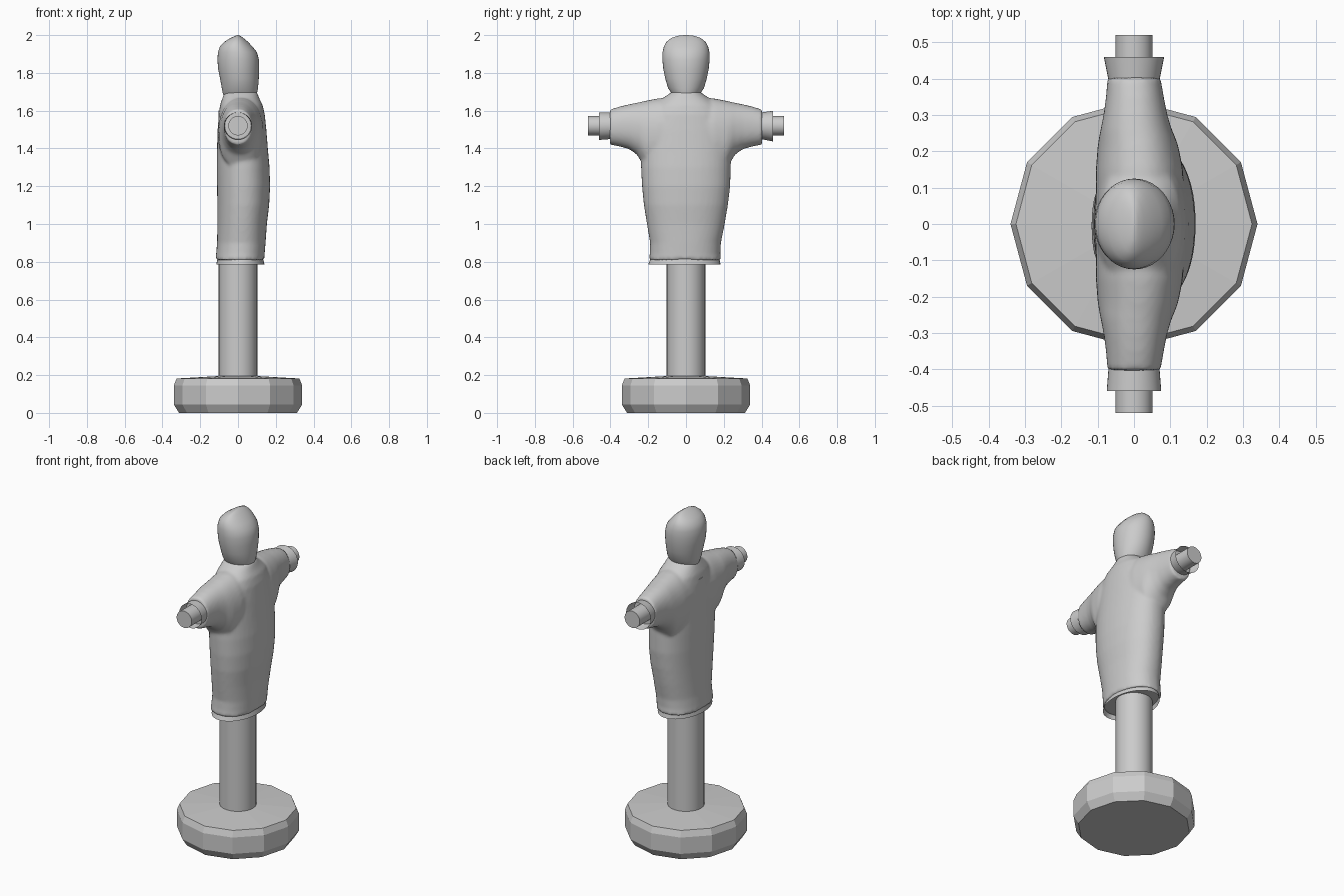
import bpy, bmesh, math
from mathutils import Matrix, Vector

if "Cube" in bpy.data.objects:
    bpy.data.objects.remove(bpy.data.objects["Cube"])

N = 40


def finish(name, bm, angle=40):
    bmesh.ops.recalc_face_normals(bm, faces=bm.faces)
    me = bpy.data.meshes.new(name)
    bm.to_mesh(me)
    bm.free()
    ob = bpy.data.objects.new(name, me)
    bpy.context.collection.objects.link(ob)
    bpy.ops.object.select_all(action='DESELECT')
    ob.select_set(True)
    bpy.context.view_layer.objects.active = ob
    if angle:
        bpy.ops.object.shade_smooth_by_angle(angle=math.radians(angle))
    return ob


def loft(bm, rings, along='z', n=N, power=2.0, caps=True):
    """Rings: (position, x_low, x_high, second-axis low, high)."""
    loops = []
    for p, x0, x1, v0, v1 in rings:
        loop = []
        for i in range(n):
            a = 2 * math.pi * i / n
            c, s = math.cos(a), math.sin(a)
            x = (x0 + x1) / 2 + (x1 - x0) / 2 * math.copysign(abs(c) ** (2 / power), c)
            v = (v0 + v1) / 2 + (v1 - v0) / 2 * math.copysign(abs(s) ** (2 / power), s)
            loop.append(bm.verts.new((x, v, p) if along == 'z' else (x, p, v)))
        loops.append(loop)
    for a, b in zip(loops, loops[1:]):
        for i in range(n):
            j = (i + 1) % n
            bm.faces.new((a[i], a[j], b[j], b[i]))
    if caps:
        bm.faces.new(loops[0][::-1])
        bm.faces.new(loops[-1])


def rod(name, radius, start, end):
    start, end = Vector(start), Vector(end)
    d = end - start
    bm = bmesh.new()
    mat = Matrix.Translation((start + end) / 2) @ d.to_track_quat('Z', 'Y').to_matrix().to_4x4()
    bmesh.ops.create_cone(bm, cap_ends=True, segments=32, radius1=radius, radius2=radius,
                          depth=d.length, matrix=mat)
    return finish(name, bm)


# Faceted twelve-sided base
bm = bmesh.new()
loft(bm, [(z, -r, r, -r, r) for z, r in
          [(0, 0.312), (0.045, 0.34), (0.145, 0.34), (0.182, 0.325), (0.195, 0.1)]], n=12)
finish("base", bm, None)

# Wooden post and crossbar
rod("post", 0.102, (0, 0, 0.18), (0, 0, 1.6))
rod("crossbar", 0.051, (0, -0.52, 1.52), (0, 0.52, 1.52))

# Garment torso
torso = [(0.81, -0.12, 0.14, -0.197, 0.187), (0.84, -0.116, 0.141, -0.192, 0.182),
         (0.9, -0.111, 0.146, -0.19, 0.185), (1.0, -0.109, 0.153, -0.207, 0.205),
         (1.1, -0.109, 0.165, -0.223, 0.222), (1.2, -0.111, 0.17, -0.233, 0.234),
         (1.3, -0.112, 0.167, -0.238, 0.237), (1.4, -0.111, 0.158, -0.24, 0.24),
         (1.5, -0.108, 0.15, -0.23, 0.23), (1.58, -0.102, 0.142, -0.205, 0.205),
         (1.63, -0.095, 0.13, -0.17, 0.17), (1.66, -0.085, 0.115, -0.13, 0.13),
         (1.7, -0.07, 0.1, -0.075, 0.075)]
bm = bmesh.new()
loft(bm, torso, power=2.2)
garment = finish("garment", bm)

# Sleeves, flared into the torso at the armpits
half = [(0.02, -0.106, 0.14, 1.27, 1.675), (0.15, -0.105, 0.135, 1.28, 1.665),
        (0.215, -0.1, 0.122, 1.295, 1.652), (0.24, -0.096, 0.113, 1.335, 1.646),
        (0.26, -0.092, 0.104, 1.368, 1.642), (0.3, -0.084, 0.092, 1.396, 1.634),
        (0.35, -0.077, 0.082, 1.41, 1.622), (0.403, -0.073, 0.073, 1.42, 1.606)]
bm = bmesh.new()
loft(bm, [(-r[0],) + r[1:] for r in reversed(half)] + half, along='y', power=2.2)
sleeves = finish("sleeves", bm)

# Fuse torso and sleeves into one soft cloth form
sleeves.select_set(True)
garment.select_set(True)
bpy.context.view_layer.objects.active = garment
bpy.ops.object.join()
fuse = garment.modifiers.new("fuse", 'REMESH')
fuse.mode = 'VOXEL'
fuse.voxel_size = 0.01
fuse.use_smooth_shade = True
soft = garment.modifiers.new("soften", 'SMOOTH')
soft.factor = 0.5
soft.iterations = 5

# Pointed, ridged head sack
bm = bmesh.new()
loft(bm, [(1.67, -0.07, 0.095, -0.065, 0.065), (1.69, -0.08, 0.1, -0.076, 0.076),
          (1.72, -0.086, 0.106, -0.095, 0.095), (1.77, -0.095, 0.11, -0.11, 0.11),
          (1.82, -0.105, 0.112, -0.12, 0.12), (1.87, -0.109, 0.111, -0.125, 0.125),
          (1.91, -0.106, 0.1, -0.124, 0.124), (1.94, -0.096, 0.076, -0.117, 0.117),
          (1.965, -0.072, 0.052, -0.103, 0.103), (1.985, -0.04, 0.028, -0.078, 0.078),
          (1.996, -0.014, 0.012, -0.045, 0.045), (2.0, -0.003, 0.003, -0.01, 0.01)])
finish("head", bm, 70)

# Flared open lining at the hem
bm = bmesh.new()
loft(bm, [(0.785, -0.115, 0.14, -0.2, 0.183), (0.825, -0.107, 0.131, -0.185, 0.175)], caps=False)
finish("hem_lining", bm)

# Open cuffs around the crossbar, one slightly wider
for name, side, r in (("right_cuff", 1, 0.083), ("left_cuff", -1, 0.075)):
    bm = bmesh.new()
    loft(bm, [(side * 0.395, -0.07, 0.07, 1.45, 1.59),
              (side * 0.46, -r, r, 1.52 - r, 1.52 + r * 0.95)], along='y', caps=False)
    finish(name, bm)
